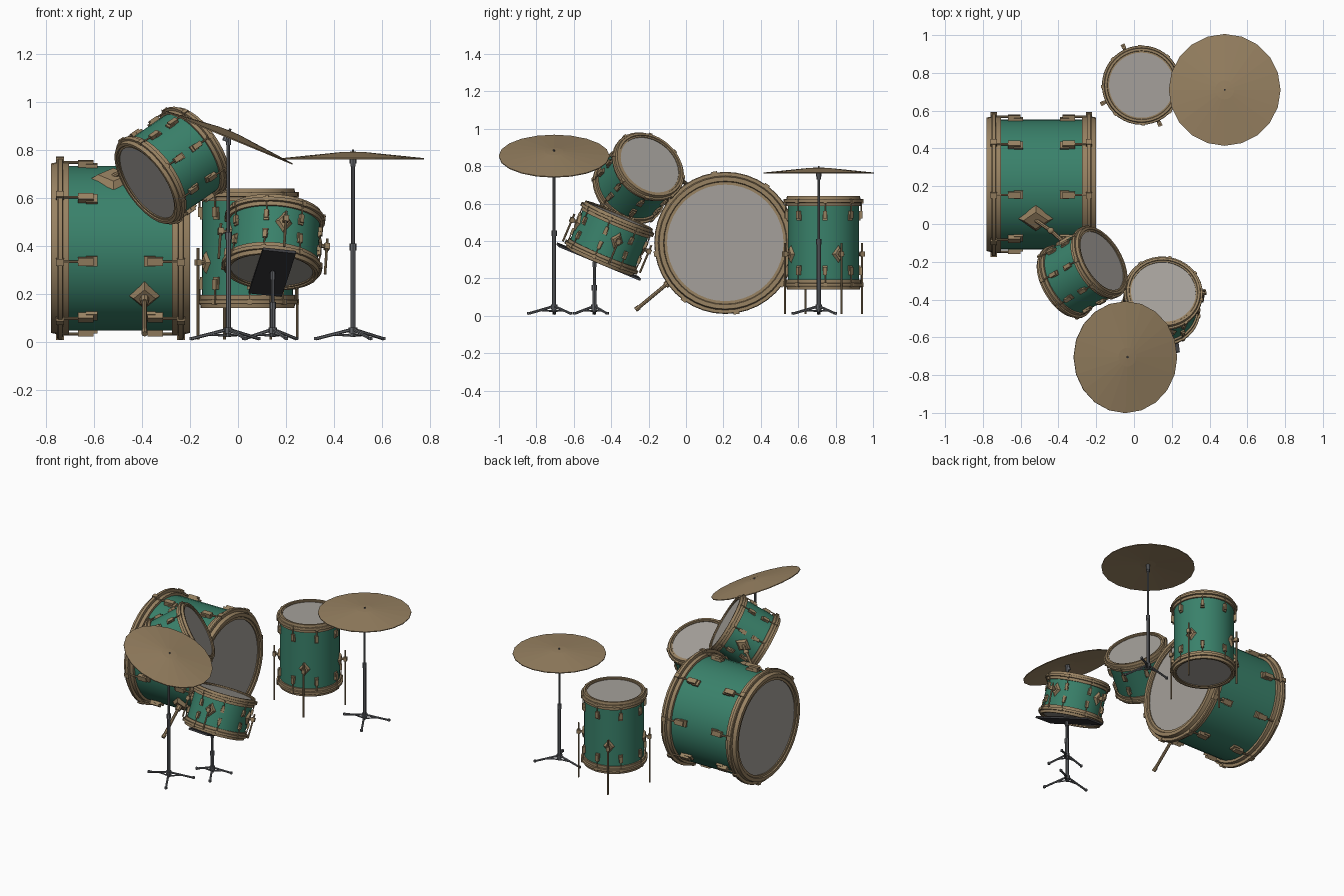
import bpy, bmesh
from math import pi, cos, sin, radians
from mathutils import Matrix, Vector

cube = bpy.data.objects.get("Cube")
if cube:
    bpy.data.objects.remove(cube, do_unlink=True)


def material(name, rgb):
    color = [(c / 255) ** 2.2 for c in rgb] + [1]
    m = bpy.data.materials.new(name)
    m.use_nodes = True
    m.diffuse_color = color
    m.node_tree.nodes["Principled BSDF"].inputs["Base Color"].default_value = color
    return m


GREEN = material("green shell", (60, 128, 106))
BRASS = material("aged brass", (151, 129, 98))
SKIN = material("drum skin", (163, 159, 153))
STEEL = material("stand steel", (100, 102, 106))
DARK = material("dark plate", (62, 62, 65))


# --- helpers ---
def frame(center, axis, ref):
    """Matrix with local z along axis and local x close to ref."""
    z = Vector(axis).normalized()
    x = Vector(ref)
    x = (x - z * x.dot(z)).normalized()
    rot = Matrix((x, z.cross(x), z)).transposed().to_4x4()
    return Matrix.Translation(center) @ rot


def finish(bm, name, mat, matrix=Matrix(), smooth=True):
    bmesh.ops.recalc_face_normals(bm, faces=bm.faces)
    mesh = bpy.data.meshes.new(name)
    bm.to_mesh(mesh)
    bm.free()
    mesh.materials.append(mat)
    obj = bpy.data.objects.new(name, mesh)
    obj.matrix_world = matrix
    bpy.context.collection.objects.link(obj)
    if smooth:
        bpy.ops.object.select_all(action='DESELECT')
        obj.select_set(True)
        bpy.context.view_layer.objects.active = obj
        bpy.ops.object.shade_smooth_by_angle(angle=radians(30))
    return obj


def lathe(bm, profile, segs, closed=False):
    rings = []
    for r, z in profile:
        if r == 0:
            rings.append([bm.verts.new((0, 0, z))] * segs)
        else:
            rings.append([bm.verts.new((r * cos(2 * pi * i / segs), r * sin(2 * pi * i / segs), z))
                          for i in range(segs)])
    pairs = list(zip(rings, rings[1:]))
    if closed:
        pairs.append((rings[-1], rings[0]))
    for a, b in pairs:
        for i in range(segs):
            j = (i + 1) % segs
            bm.faces.new(list(dict.fromkeys((a[i], a[j], b[j], b[i]))))


def box(bm, matrix, size):
    bmesh.ops.create_cube(bm, size=1, matrix=matrix @ Matrix.Diagonal((*size, 1)))


def rod(bm, p, q, r, r2=None, segs=8):
    p, q = Vector(p), Vector(q)
    d = q - p
    m = Matrix.Translation((p + q) / 2) @ d.to_track_quat('Z', 'Y').to_matrix().to_4x4()
    bmesh.ops.create_cone(bm, cap_ends=True, segments=segs, radius1=r,
                          radius2=r if r2 is None else r2, depth=d.length, matrix=m)


def around(degrees, radius, z):
    """Local frame on the shell: x points outward, z along the drum."""
    return (Matrix.Rotation(radians(degrees), 4, 'Z')
            @ Matrix.Translation((radius, 0, z)))


def diamond(bm, degrees, radius, z, half_height, half_width, thick):
    m = (around(degrees, radius, z) @ Matrix.Rotation(pi / 2, 4, 'Y')
         @ Matrix.Diagonal((half_height, half_width, thick, 1)))
    bmesh.ops.create_cone(bm, cap_ends=True, segments=4, radius1=1, radius2=.65,
                          depth=1, matrix=m)


def drum(name, matrix, R, L, t, lug, first_lug):
    """Shell, two skins, stepped hoops and eight pairs of lugs."""
    shell = R * .905
    bm = bmesh.new()
    lathe(bm, [(shell, -L + 2 * t), (shell, L - 2 * t)], 40)
    finish(bm, name + "_shell", GREEN, matrix)
    hoops, skins, lugs = bmesh.new(), bmesh.new(), bmesh.new()
    for s in (-1, 1):
        profile = [(.82 * R, L - t), (.82 * R, L - .3 * t), (.86 * R, L - .3 * t), (.87 * R, L),
                   (.93 * R, L), (.945 * R, L - t), (.99 * R, L - t), (R, L - 1.2 * t),
                   (R, L - 1.9 * t), (.95 * R, L - 2 * t), (.95 * R, L - 3 * t),
                   (.89 * R, L - 3 * t)]
        lathe(hoops, [(r, s * z) for r, z in profile], 40, closed=True)
        lathe(skins, [(0, s * (L - .6 * t)), (.83 * R, s * (L - .6 * t))], 40)
        for i in range(8):
            a = first_lug + 45 * i
            z = L - 3.4 * t - lug
            box(lugs, around(a, shell + lug * .2, s * z), (lug * .5, lug * .55, lug * 1.1))
            box(lugs, around(a, shell + lug * .1, s * (z - lug * .4)), (lug * .25, lug * .7, lug * .8))
            box(lugs, around(a, R - lug * .1, s * (L - 1.5 * t)), (lug * .4, lug * .5, t * 1.3))
            spin = Matrix.Rotation(radians(a), 4, 'Z')
            x = shell + lug * .3
            rod(lugs, spin @ Vector((x, 0, s * z)), spin @ Vector((x, 0, s * (L - 1.5 * t))), lug * .1)
    finish(hoops, name + "_hoops", BRASS, matrix)
    finish(skins, name + "_skins", SKIN, matrix, False)
    finish(lugs, name + "_lugs", BRASS, matrix)


def drum_legs(name, matrix, first, mount_z, top, bottom):
    """Four diamond brackets, each clamping a leg rod."""
    bm = bmesh.new()
    for i in range(4):
        a = first + 90 * i
        spin = Matrix.Rotation(radians(a), 4, 'Z')
        diamond(bm, a, .195, mount_z, .05, .036, .016)
        rod(bm, spin @ Vector((.19, 0, mount_z)), spin @ Vector((.228, 0, mount_z)), .009)
        box(bm, around(a, .228, mount_z), (.022, .022, .026))
        rod(bm, spin @ Vector((.228, 0, top)), spin @ Vector((.228, 0, bottom)), .0055)
    finish(bm, name, BRASS, matrix)


def stand(name, x, y, height, reach):
    """Tripod base with a telescoping pole."""
    bm = bmesh.new()
    mid = height * .52
    rod(bm, (x, y, .02), (x, y, mid), .011)
    rod(bm, (x, y, mid - .02), (x, y, mid + .01), .014)
    rod(bm, (x, y, mid), (x, y, height), .0075)
    rod(bm, (x, y, height - .04), (x, y, height - .01), .011)
    rod(bm, (x, y, .035), (x, y, .06), .018)
    for a in (35, 180, 298):
        c, s = cos(radians(a)), sin(radians(a))
        foot = (x + c * reach, y + s * reach, .012)
        rod(bm, (x, y, .052), foot, .007, segs=6)
        rod(bm, (x, y, .025), (x + c * reach * .55, y + s * reach * .55, .03), .005, segs=6)
        rod(bm, (foot[0], foot[1], .006), (foot[0], foot[1], .02), .009, segs=6)
    finish(bm, name, STEEL)


def cymbal(name, center, axis):
    R = .296
    bm = bmesh.new()
    lathe(bm, [(0, .014), (.05, .012), (R, -.013), (R, -.018), (.05, .004), (0, .004)], 20)
    matrix = frame(center, axis, (1, 0, 0))
    finish(bm, name, BRASS, matrix, False)
    bm = bmesh.new()
    rod(bm, (0, 0, -.035), (0, 0, 0), .014)
    rod(bm, (0, 0, 0), (0, 0, .022), .005)
    finish(bm, name + "_bolt", STEEL, matrix)


# --- bass drum, with its spur and the arm holding the rack tom ---
bass = frame((-.49, .21, .39), (1, 0, 0), (0, 1, 0))
drum("bass_drum", bass, .38, .29, .025, .06, 9)
bm = bmesh.new()
diamond(bm, 215.5, .35, .10, .07, .07, .025)
diamond(bm, 122, .35, -.03, .1, .08, .025)
finish(bm, "bass_brackets", BRASS, bass, False)
bm = bmesh.new()
rod(bm, (-.39, -.06, .205), (-.39, -.265, .035), .01)
rod(bm, (-.39, -.25, .047), (-.39, -.27, .032), .013)
rod(bm, (-.39, -.07, .197), (-.39, -.11, .163), .018)
finish(bm, "bass_spur", BRASS)

# --- rack tom, tilted toward the player ---
tom = frame((-.275, -.255, .735), (.745, .43, .51), (-.52, .85, .05))
drum("rack_tom", tom, .21, .148, .017, .038, 22.5)
bm = bmesh.new()
diamond(bm, 0, .195, 0, .06, .045, .018)
finish(bm, "tom_bracket", BRASS, tom, False)
bm = bmesh.new()
knee = Vector((-.44, -.035, .735))
rod(bm, (-.52, .02, .69), knee, .011)
rod(bm, knee, tom @ Vector((.19, 0, 0)), .011)
bmesh.ops.create_icosphere(bm, subdivisions=2, radius=.018, matrix=Matrix.Translation(knee))
finish(bm, "tom_arm", BRASS)

# --- floor tom ---
floor = frame((.04, .735, .39), (0, 0, 1), (1, 0, 0))
drum("floor_tom", floor, .21, .25, .018, .038, 2.5)
drum_legs("floor_tom_legs", floor, 25, -.06, 0, -.38)

# --- snare drum, its support plate and stand ---
snare = frame((.148, -.41, .415), (.06, .39, .92), (1, 0, 0))
drum("snare_drum", snare, .21, .135, .017, .032, -54.5)
drum_legs("snare_brackets", snare, 283, .015, .05, -.11)
bm = bmesh.new()
box(bm, frame((.143, -.467, .29), (.06, .39, .92), (.06, -.43, .19)), (.475, .14, .012))
finish(bm, "snare_plate", DARK, smooth=False)
stand("snare_stand", .145, -.49, .3, .12)

# --- cymbals on stands ---
cymbal("front_cymbal", (-.04, -.705, .868), (.38, 0, .925))
stand("front_cymbal_stand", -.04, -.705, .86, .155)
cymbal("back_cymbal", (.48, .71, .779), (0, 0, 1))
stand("back_cymbal_stand", .48, .71, .77, .155)
